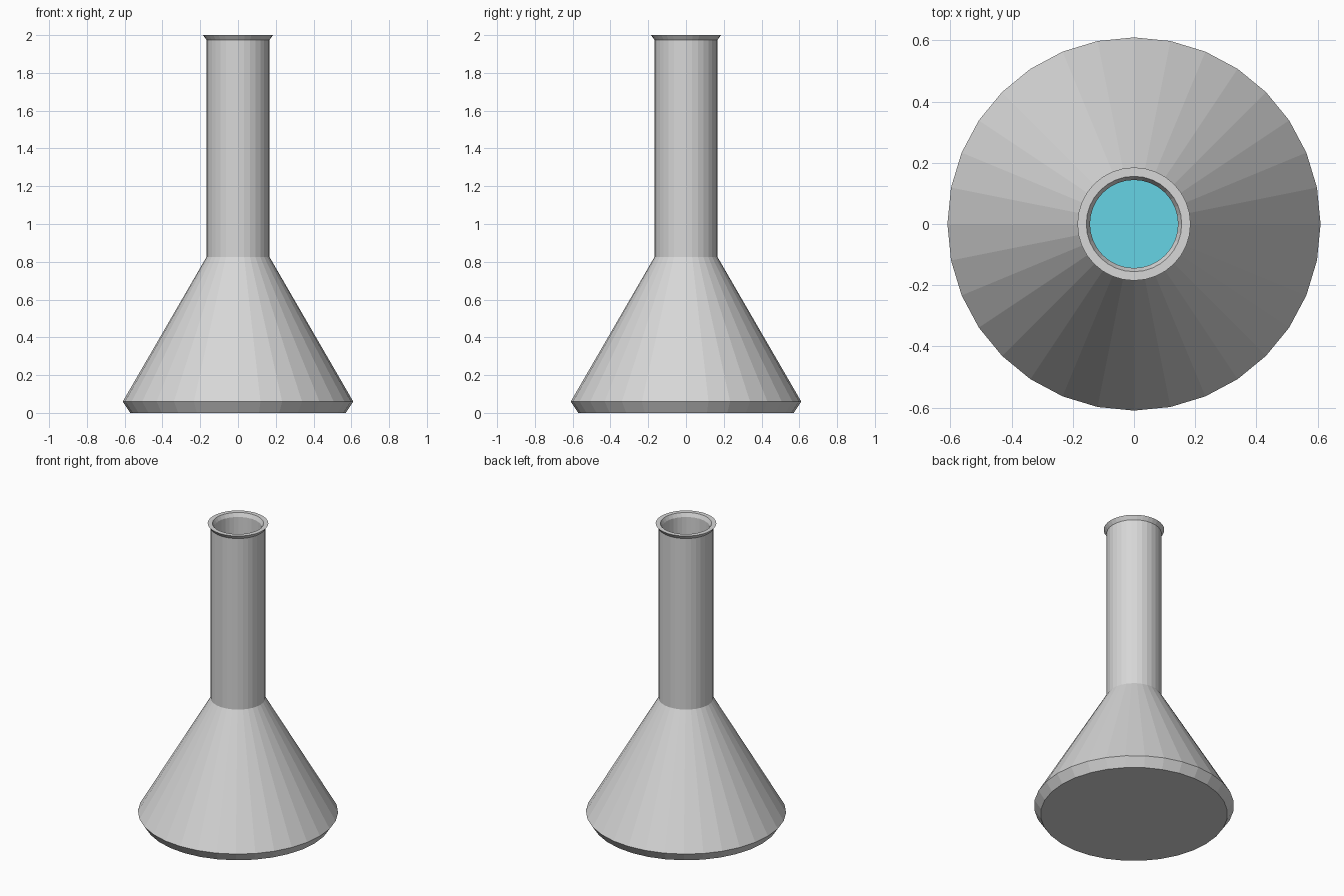
import bpy, bmesh, math

if "Cube" in bpy.data.objects:
    bpy.data.objects.remove(bpy.data.objects["Cube"])

SIDES = 32


def material(name, rgb):
    m = bpy.data.materials.new(name)
    m.diffuse_color = (*rgb, 1)
    m.use_nodes = True
    m.node_tree.nodes["Principled BSDF"].inputs["Base Color"].default_value = m.diffuse_color
    return m


def lathe(name, profile, mat):
    """Revolve (radius, z) points around z; radius 0 closes the end."""
    bm = bmesh.new()
    rings = []
    for r, z in profile:
        if r == 0:
            rings.append([bm.verts.new((0, 0, z))] * SIDES)
        else:
            rings.append([bm.verts.new((r * math.cos(2 * math.pi * i / SIDES),
                                        r * math.sin(2 * math.pi * i / SIDES), z))
                          for i in range(SIDES)])
    for a, b in zip(rings, rings[1:]):
        for i in range(SIDES):
            j = (i + 1) % SIDES
            corners = list(dict.fromkeys((a[i], a[j], b[j], b[i])))
            bm.faces.new(corners)
    bmesh.ops.recalc_face_normals(bm, faces=bm.faces)
    me = bpy.data.meshes.new(name)
    bm.to_mesh(me)
    bm.free()
    me.materials.append(mat)
    ob = bpy.data.objects.new(name, me)
    bpy.context.collection.objects.link(ob)
    return ob


glass = material("pale_grey_glass", (0.68, 0.68, 0.68))
teal = material("teal_liquid", (0.133, 0.658, 0.783))

# Flask shell: chamfered base, cone, neck and flared lip, then the inner wall
lathe("flask", [
    (0, 0), (0.57, 0), (0.61, 0.06), (0.167, 0.825), (0.167, 1.975), (0.185, 2.0),
    (0.156, 2.0), (0.144, 1.975), (0.144, 0.82), (0.575, 0.07), (0.55, 0.025), (0, 0.025),
], glass)

# Liquid resting in the conical body
lathe("liquid", [
    (0, 0.03), (0.545, 0.03), (0.57, 0.07), (0.352, 0.45), (0, 0.45),
], teal)
